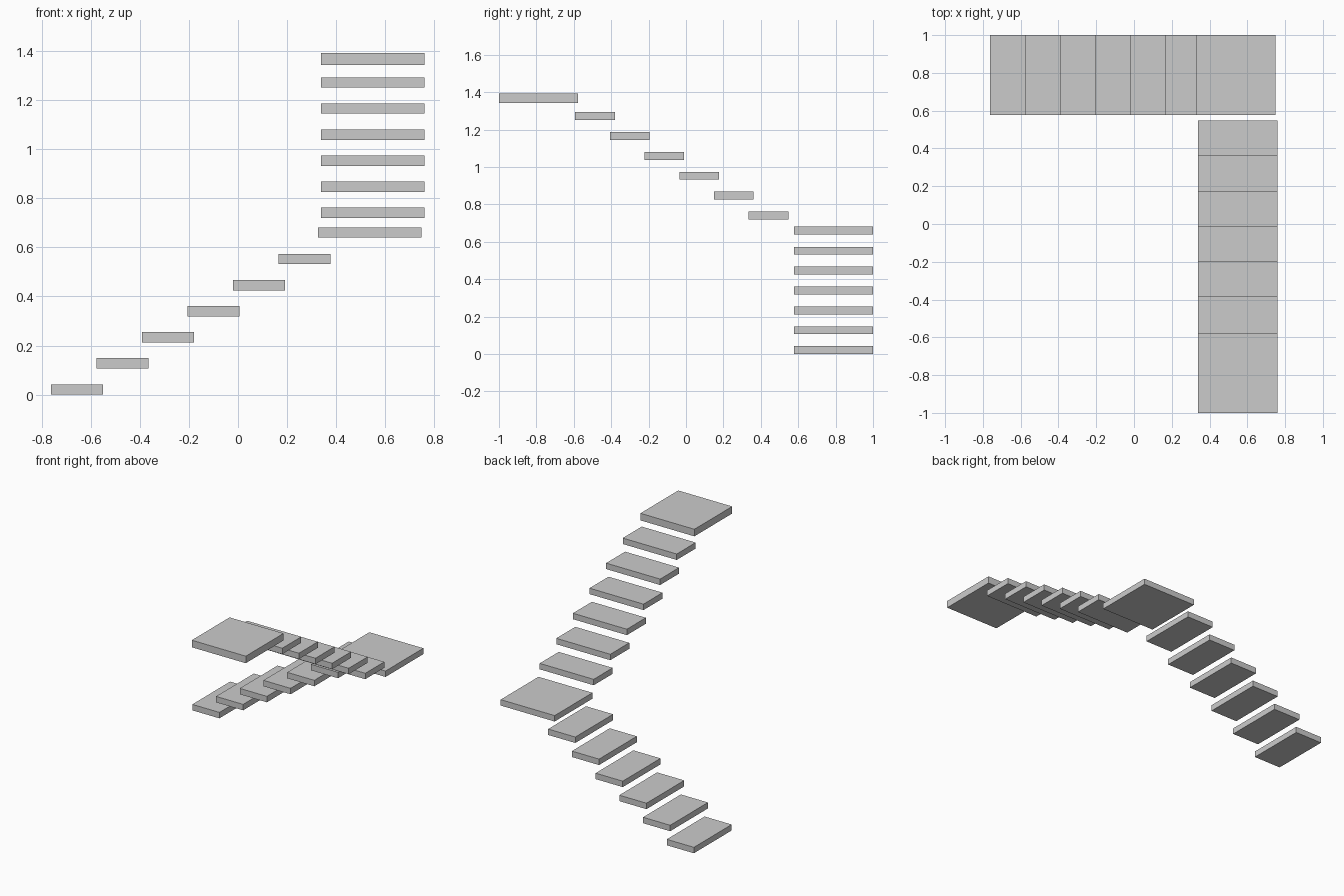
import bpy

if "Cube" in bpy.data.objects:
    bpy.data.objects.remove(bpy.data.objects["Cube"])

TREAD, WIDTH, THICK = 0.212, 0.422, 0.042
GOING, RISE, STEPS = 0.1855, 0.1063, 6


def slab(name, x0, x1, y0, y1, z0, z1):
    """Box from its limits on each axis."""
    bpy.ops.mesh.primitive_cube_add(
        size=1, location=((x0 + x1) / 2, (y0 + y1) / 2, (z0 + z1) / 2))
    ob = bpy.context.object
    ob.name = name
    ob.scale = (x1 - x0, y1 - y0, z1 - z0)
    bpy.ops.object.transform_apply(location=False, rotation=False, scale=True)


# Lower flight, climbing along +x
for i in range(STEPS):
    x, z = -0.762 + i * GOING, i * RISE
    slab(f"lower_step_{i + 1}", x, x + TREAD, 1 - WIDTH, 1, z, z + THICK)

# Corner landing
slab("corner_landing", 0.327, 0.327 + WIDTH, 1 - WIDTH, 1, 0.640, 0.682)

# Upper flight, climbing along -y
for i in range(STEPS):
    y, z = 0.547 - i * GOING, 0.720 + i * RISE
    slab(f"upper_step_{i + 1}", 0.339, 0.761, y - TREAD, y, z, z + THICK)

# Top landing, slightly thicker
slab("top_landing", 0.339, 0.761, -1, -1 + WIDTH, 1.343, 1.393)
